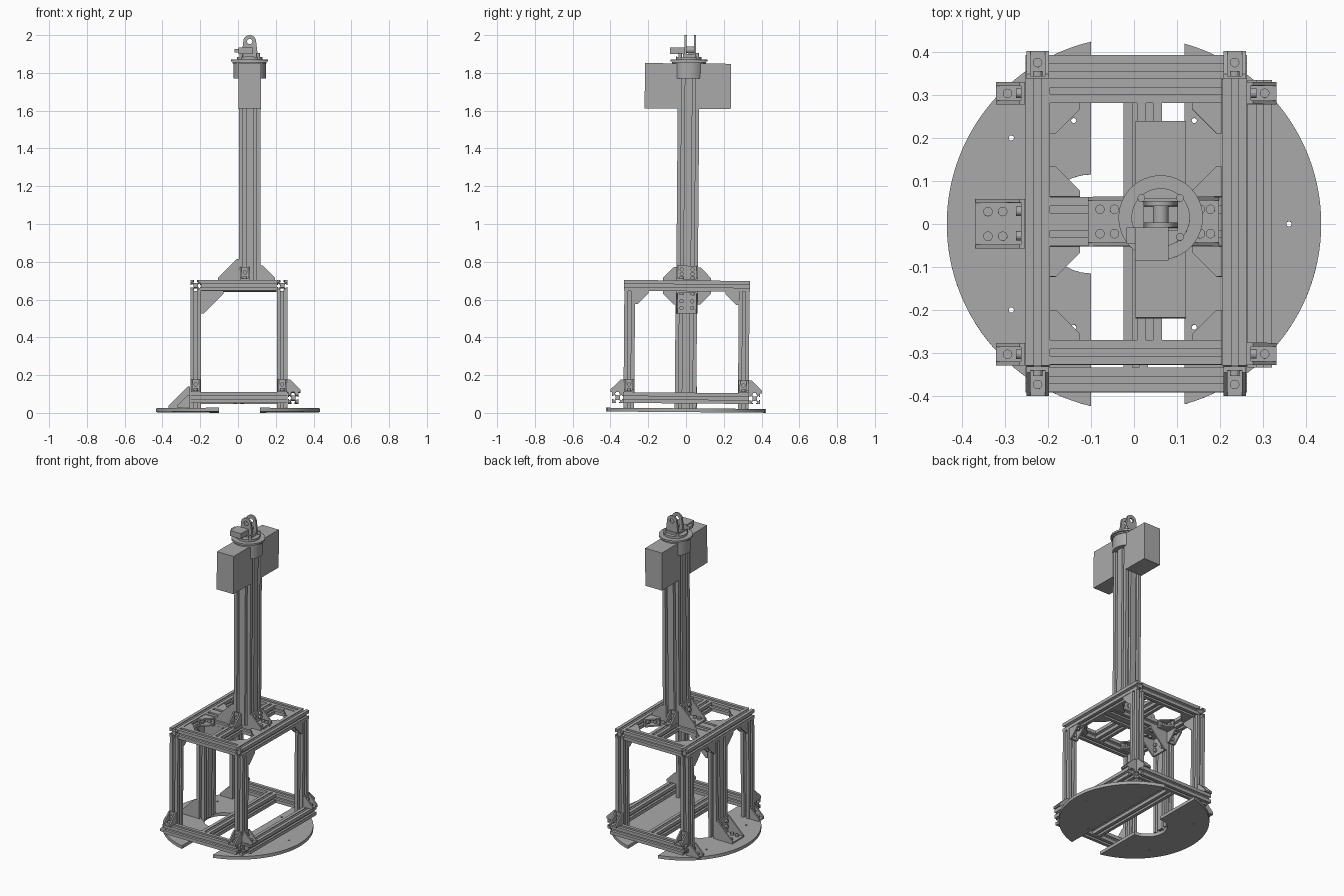
import bpy, bmesh
from math import sin, cos, pi, radians, acos, atan2
from mathutils import Matrix, Vector

cube = bpy.data.objects.get("Cube")
if cube:
    bpy.data.objects.remove(cube, do_unlink=True)

metal = bpy.data.materials.new("grey_metal")
metal.use_nodes = True
GREY = (0.4, 0.4, 0.4, 1)
metal.diffuse_color = GREY
metal.node_tree.nodes["Principled BSDF"].inputs["Base Color"].default_value = GREY

U = 0.057          # width of one extrusion cell
LOW, HIGH = 0.05, 0.644   # undersides of the two frames
parts = []
X, Y, Z = Vector((1, 0, 0)), Vector((0, 1, 0)), Vector((0, 0, 1))


def frame(origin, a, b, c):
    """Matrix whose local axes are a, b, c."""
    m = Matrix((a, b, c)).transposed().to_4x4()
    m.translation = Vector(origin)
    return m


def finish(name, bm):
    bmesh.ops.recalc_face_normals(bm, faces=bm.faces)
    me = bpy.data.meshes.new(name)
    bm.to_mesh(me)
    bm.free()
    me.materials.append(metal)
    ob = bpy.data.objects.new(name, me)
    bpy.context.collection.objects.link(ob)
    parts.append(ob)
    return ob


def add_prism(bm, pts, depth, m):
    lo = [bm.verts.new(m @ Vector((x, y, 0))) for x, y in pts]
    hi = [bm.verts.new(m @ Vector((x, y, depth))) for x, y in pts]
    bm.faces.new(lo[::-1])
    bm.faces.new(hi)
    for i in range(len(pts)):
        j = (i + 1) % len(pts)
        bm.faces.new((lo[i], lo[j], hi[j], hi[i]))


def add_box(bm, a, b, m=Matrix()):
    a, b = Vector(a), Vector(b)
    size = Matrix.Diagonal((*(b - a), 1))
    bmesh.ops.create_cube(bm, size=1, matrix=m @ Matrix.Translation((a + b) / 2) @ size)


def add_rod(bm, r, depth, m, seg=12):
    bmesh.ops.create_cone(bm, cap_ends=True, segments=seg, radius1=r, radius2=r,
                          depth=depth, matrix=m @ Matrix.Translation((0, 0, depth / 2)))


def box(name, a, b):
    bm = bmesh.new()
    add_box(bm, a, b)
    return finish(name, bm)


def disc(name, x, y, z0, z1, r, seg=48):
    bm = bmesh.new()
    add_rod(bm, r, z1 - z0, Matrix.Translation((x, y, z0)), seg)
    return finish(name, bm)


def drill(ob, spots, r, axes=(X, Y, Z)):
    """Cut round through-holes at the given spots."""
    bm = bmesh.new()
    for p in spots:
        add_rod(bm, r, 0.2, frame(Vector(p) - axes[2] * 0.1, *axes), 16)
    cutter = finish("hole_cutter", bm)
    cutter.hide_render = True
    parts.remove(cutter)
    mod = ob.modifiers.new("holes", "BOOLEAN")
    mod.operation, mod.solver, mod.object = "DIFFERENCE", "EXACT", cutter
    bpy.context.view_layer.objects.active = ob
    bpy.ops.object.modifier_apply(modifier=mod.name)
    bpy.data.objects.remove(cutter, do_unlink=True)


def slot_profile():
    """Square cell with a T slot in each side."""
    h, s, lip, w, c = U / 2, 0.008, 0.006, 0.015, 0.009
    side = [(-h, -h), (-s, -h), (-s, lip - h), (-w, lip - h), (-c, -c - 0.003),
            (c, -c - 0.003), (w, lip - h), (s, lip - h), (s, -h)]
    pts = []
    for k in range(4):
        ca, sa = cos(k * pi / 2), sin(k * pi / 2)
        pts += [(x * ca - y * sa, x * sa + y * ca) for x, y in side]
    return pts


def rail(name, start, axis, length, nu=1, nv=1):
    """Slotted extrusion of nu by nv cells, centred on its axis."""
    a, b = {0: (Y, Z), 1: (Z, X), 2: (X, Y)}[list(axis).index(1)]
    bm = bmesh.new()
    for i in range(nu):
        for j in range(nv):
            o = Vector(start) + a * U * (i - (nu - 1) / 2) + b * U * (j - (nv - 1) / 2)
            add_prism(bm, slot_profile(), length, frame(o, a, b, axis))
    return finish(name, bm)


def bracket(name, origin, out, up, size, width, lanes=1):
    """Angle bracket with two legs, two gusset cheeks and bolts."""
    side = up.cross(out)
    m, t = frame(origin, out, side, up), 0.009
    bm = bmesh.new()
    add_box(bm, (0, -width / 2, 0), (size, width / 2, t), m)
    add_box(bm, (0, -width / 2, 0), (t, width / 2, size), m)
    tri = [(0, 0), (size, 0), (size, t * 1.5), (t * 1.5, size), (0, size)]
    for y in (-width / 2, width / 2 - t):
        add_prism(bm, tri, t, m @ frame((0, y + t, 0), X, Z, -Y))
    for k in range(lanes):
        y = (k - (lanes - 1) / 2) * U
        for d in (0.45, 0.75) if lanes > 1 else (0.6,):
            add_rod(bm, 0.011, 0.012, m @ Matrix.Translation((size * d, y, t)))
            add_rod(bm, 0.011, 0.012, m @ frame((t, y, size * d), Y, Z, X))
    return finish(name, bm)


# Split round base plates
R, Z0, Z1 = 0.435, 0.004, 0.024
for name, edge, sgn in (("base_plate_right", 0.10, -1), ("base_plate_left", 0.117, 1)):
    a = acos(edge / R)
    pts = [(sgn * R * cos(a * k / 24), R * sin(a * k / 24)) for k in range(-24, 25)]
    if sgn < 0:   # rounded notch in the straight edge
        pts += [(-edge - 0.115 * sin(pi * k / 16), 0.115 * cos(pi * k / 16)) for k in range(17)]
    bm = bmesh.new()
    add_prism(bm, pts, Z1 - Z0, Matrix.Translation((0, 0, Z0)))
    plate = finish(name, bm)
    outer = [(-0.285, 0.2, 0), (-0.285, -0.2, 0)] if sgn < 0 else [(0.36, 0, 0)]
    drill(plate, outer + [(sgn * 0.14, y, 0) for y in (-0.24, 0.24)], 0.006)

# Corner posts and the wide side post
PX = (-0.224, 0.234)
for px in PX:
    for s in (-1, 1):
        rail("corner_post", (px, s * 0.303, Z1), Z, HIGH - Z1)
rail("side_post", (PX[0], -0.003, Z1), Z, HIGH - Z1, 1, 2)

# Lower frame
for s in (-1, 1):
    rail("lower_cross_rail", (-0.252, s * 0.363, LOW + U / 2), X, 0.514)
rail("lower_side_rail", (0.292, -0.334, LOW + U / 2), Y, 0.668)
rail("lower_middle_rail", (0.004, -0.334, LOW + U / 2), Y, 0.668)

# Upper frame
UZ = HIGH + U / 2
for px in PX:
    rail("upper_side_rail", (px, -0.334, UZ), Y, 0.668)
for s in (-1, 1):
    rail("upper_cross_rail", (-0.195, s * 0.304, UZ), X, 0.4)
    rail("upper_middle_rail", (0.036, 0.167 * s - 0.11, UZ), Y, 0.22)
rail("upper_wide_rail", (-0.195, 0, UZ), X, 0.4, 2, 1)

# Foot brackets around the posts
top = LOW + U
for s in (-1, 1):
    for px in PX:
        bracket("foot_bracket", (px, s * 0.333, top), Y * s, Z, 0.068, 0.052)
    bracket("foot_bracket", (0.263, s * 0.303, top), X, Z, 0.068, 0.052)
    bracket("foot_bracket", (-0.253, s * 0.303, Z1), -X, Z, 0.068, 0.052)
bracket("side_post_foot", (-0.253, 0, Z1), -X, Z, 0.115, 0.115, 2)

# Braces under and inside the upper frame
for s in (-1, 1):
    for px in PX:
        bracket("post_brace", (px, s * 0.274, HIGH), Y * -s, -Z, 0.07, 0.052)
    bracket("side_post_brace", (PX[0], s * 0.057, HIGH), Y * s, -Z, 0.07, 0.052)
    for x, d in ((-0.195, X), (0.205, -X)):
        bracket("corner_gusset", (x, s * 0.275, UZ), d, Y * -s, 0.07, 0.05)
        bracket("corner_gusset", (x, s * 0.058, UZ), d, Y * s, 0.07, 0.05)
bracket("wide_rail_brace", (-0.195, 0, HIGH), X, -Z, 0.118, 0.115, 2)

# Mast and its brackets
CX, DECK, TOP = 0.062, HIGH + U, 1.85
rail("mast", (CX, 0, DECK), Z, TOP - DECK, 2, 2)
bracket("mast_bracket_large", (CX - U, 0, DECK), -X, Z, 0.112, 0.115, 2)
bracket("mast_bracket_small", (CX + U, 0, DECK), X, Z, 0.078, 0.115, 2)
for s in (-1, 1):
    bracket("mast_bracket_side", (0.036, s * U, DECK), Y * s, Z, 0.07, 0.052)

# Boxes on the mast, collar and turntable
box("front_box", (0.003, -0.232, 1.61), (0.121, -U, TOP))
box("back_box", (0.003, U, 1.61), (0.121, 0.224, TOP))
disc("mast_collar", CX, 0, 1.77, TOP, 0.085)
disc("turntable_lower", CX, 0, TOP, 1.858, 0.09)
disc("turntable_upper", CX, 0, 1.86, 1.871, 0.098)
disc("turntable_hub", CX, 0, 1.871, 1.885, 0.068)

# Head: standoffs, motor, two eyed cheeks and a pivot pin
for sx in (-1, 1):
    for sy in (-1, 1):
        disc("standoff", CX + sx * 0.045, sy * 0.045, 1.871, 1.905, 0.009, 12)
box("head_base", (0.022, -0.03, 1.885), (0.102, 0.044, 1.90))
box("motor", (0.002, -0.10, 1.90), (0.08, -0.024, 1.934))
box("motor_flange", (-0.018, -0.062, 1.907), (0.002, -0.024, 1.926))
EYE = 1.966
cheek = [(-0.04, -0.07), (0.04, -0.07), (0.04, -0.05)]
cheek += [(0.034 * cos(pi * k / 16), 0.034 * sin(pi * k / 16)) for k in range(17)]
cheek += [(-0.04, -0.05)]
for y in (-0.024, 0.026):
    bm = bmesh.new()
    add_prism(bm, cheek, 0.012, frame((CX, y + 0.012, EYE), X, Z, -Y))
    drill(finish("head_cheek", bm), [(CX, y, EYE)], 0.014, (X, Z, -Y))
bm = bmesh.new()
add_rod(bm, 0.018, 0.042, frame((CX, 0.028, 1.922), X, Z, -Y), 24)
finish("pivot_pin", bm)

# The whole assembly leans very slightly backwards
lean = Matrix.Rotation(-0.008, 4, 'X')
bpy.ops.object.select_all(action='DESELECT')
for ob in parts:
    ob.data.transform(lean)
    ob.select_set(True)
bpy.context.view_layer.objects.active = parts[0]
bpy.ops.object.shade_smooth_by_angle(angle=radians(25))
